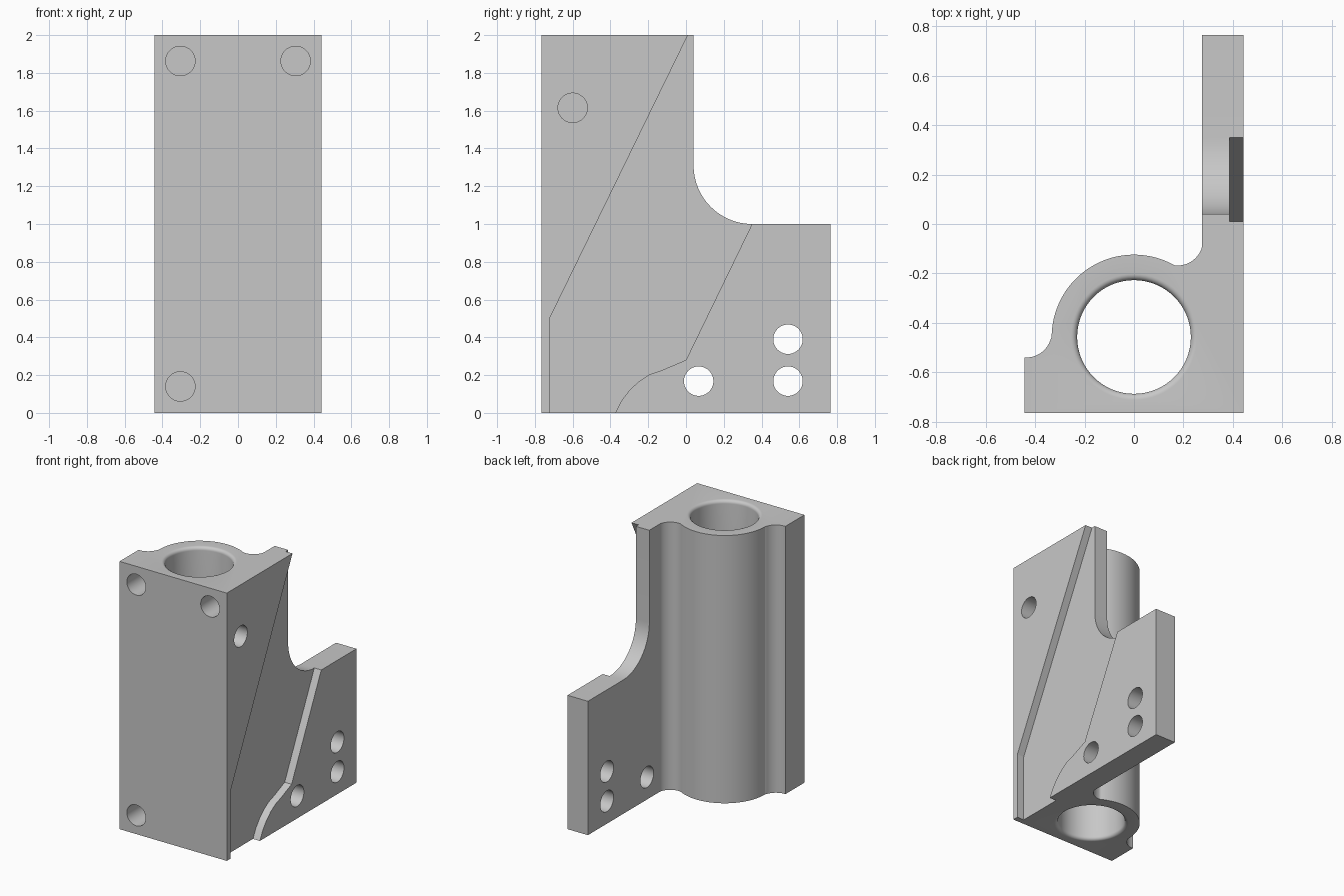
import bpy, bmesh
from math import sin, cos, pi, radians, degrees, atan2
from mathutils import Vector

cube = bpy.data.objects.get("Cube")
if cube:
    bpy.data.objects.remove(cube, do_unlink=True)

grey = bpy.data.materials.new("machined grey")
grey.use_nodes = True
grey.diffuse_color = (0.575, 0.575, 0.575, 1)
grey.node_tree.nodes["Principled BSDF"].inputs["Base Color"].default_value = grey.diffuse_color

HALF_W, HALF_D, HEIGHT = 0.443, 0.765, 2.0
BORE_Y, BORE_R, BOSS_R = -0.457, 0.23, 0.333
HOLE_R = 0.078
FLANGE_X = 0.275


def arc(cx, cy, r, start, end, steps=16):
    """Points on an arc, angles in degrees."""
    angles = [radians(start + (end - start) * i / steps) for i in range(steps + 1)]
    return [(cx + r * cos(a), cy + r * sin(a)) for a in angles]


def make_object(name, bm):
    bmesh.ops.recalc_face_normals(bm, faces=bm.faces)
    mesh = bpy.data.meshes.new(name)
    bm.to_mesh(mesh)
    bm.free()
    mesh.materials.append(grey)
    obj = bpy.data.objects.new(name, mesh)
    bpy.context.collection.objects.link(obj)
    return obj


def prism(name, outline, axis, low, high):
    """Extrude a closed outline along the x, y or z axis."""
    place = {"x": lambda a, b, t: (t, a, b),
             "y": lambda a, b, t: (a, t, b),
             "z": lambda a, b, t: (a, b, t)}[axis]
    bm = bmesh.new()
    face = bm.faces.new([bm.verts.new(place(a, b, low)) for a, b in outline])
    grown = bmesh.ops.extrude_face_region(bm, geom=[face])
    verts = [v for v in grown["geom"] if isinstance(v, bmesh.types.BMVert)]
    bmesh.ops.translate(bm, verts=verts, vec=Vector(place(0, 0, high - low)))
    return make_object(name, bm)


def lathe(name, profile, cy, sides=64):
    """Closed solid of revolution around a vertical axis."""
    bm = bmesh.new()
    rings = []
    for r, z in profile:
        rings.append([bm.verts.new((x, y, z)) for x, y in arc(0, cy, r, 0, 360, sides)[:-1]])
    for a, b in zip(rings, rings[1:]):
        for i in range(sides):
            j = (i + 1) % sides
            bm.faces.new((a[i], a[j], b[j], b[i]))
    bm.faces.new(rings[0])
    bm.faces.new(rings[-1])
    return make_object(name, bm)


def cut(body, cutter):
    cutter.hide_render = True
    mod = body.modifiers.new("cut", "BOOLEAN")
    mod.operation = "DIFFERENCE"
    mod.solver = "EXACT"
    mod.object = cutter
    bpy.context.view_layer.objects.active = body
    bpy.ops.object.modifier_apply(modifier=mod.name)
    bpy.data.objects.remove(cutter, do_unlink=True)


def drill(body, axis, a, b, low, high):
    cut(body, prism("drill", arc(a, b, HOLE_R, 0, 360, 40)[:-1], axis, low, high))


def boss_angle(p):
    """Direction of a point from the bore centre, from 0 to 360 degrees."""
    return degrees(atan2(p[1] - BORE_Y, p[0])) % 360


# Plan outline: front block, round boss, two concave reliefs and side flange
relief_r = 0.103
right_c, left_c = (0.176, -0.065), (-0.436, -0.437)
relief_right = arc(*right_c, relief_r, -15, -102)
relief_left = arc(*left_c, relief_r, -12, -90)
boss = arc(0, BORE_Y, BOSS_R, boss_angle(relief_right[-1]), boss_angle(relief_left[0]), 40)
outline = ([(-HALF_W, -HALF_D), (HALF_W, -HALF_D), (HALF_W, HALF_D), (FLANGE_X, HALF_D)]
           + [(FLANGE_X, relief_right[0][1])] + relief_right[1:-1] + boss + relief_left[1:]
           + [(-HALF_W, left_c[1] - relief_r)])
bracket = prism("bearing_bracket", outline, "z", 0, HEIGHT)

# Upper rear of the flange removed, with a rounded inner corner
notch = arc(0.35, 1.31, 0.31, 180, 270) + [(0.9, 1.0), (0.9, 2.1), (0.04, 2.1)]
cut(bracket, prism("flange_notch", notch, "x", 0.1, 0.6))

# Main bore with rounded rims at both ends
round_r = 0.025
lower = [(BORE_R + round_r - x, z) for x, z in arc(0, round_r, round_r, -90, 0, 6)]
lower = [(BORE_R + round_r, -0.05)] + lower
upper = [(r, HEIGHT - z) for r, z in reversed(lower)]
cut(bracket, lathe("bore", lower + upper, BORE_Y))

# Shallow slanted channel across the side face
channel = [(-0.722, -0.05), (-0.722, 0.5), (0.01, 2.0), (0.034, 2.05), (0.6, 2.05),
           (0.374, 1.05), (0, 0.28), (-0.13, 0.225), (-0.19, 0.205), (-0.245, 0.17),
           (-0.295, 0.125), (-0.34, 0.067), (-0.375, 0), (-0.395, -0.05)]
cut(bracket, prism("side_channel", channel, "x", 0.386, 0.6))

# Blind holes in the front, one in the side, and through holes in the flange
for x, z in ((-0.305, 1.863), (0.305, 1.863), (-0.305, 0.14)):
    drill(bracket, "y", x, z, -0.9, -0.57)
drill(bracket, "x", -0.6, 1.615, 0.25, 0.6)
for y, z in ((0.067, 0.168), (0.54, 0.168), (0.54, 0.39)):
    drill(bracket, "x", y, z, 0.1, 0.6)

bpy.ops.object.select_all(action="DESELECT")
bracket.select_set(True)
bpy.context.view_layer.objects.active = bracket
bpy.ops.object.shade_smooth_by_angle(angle=radians(25))
